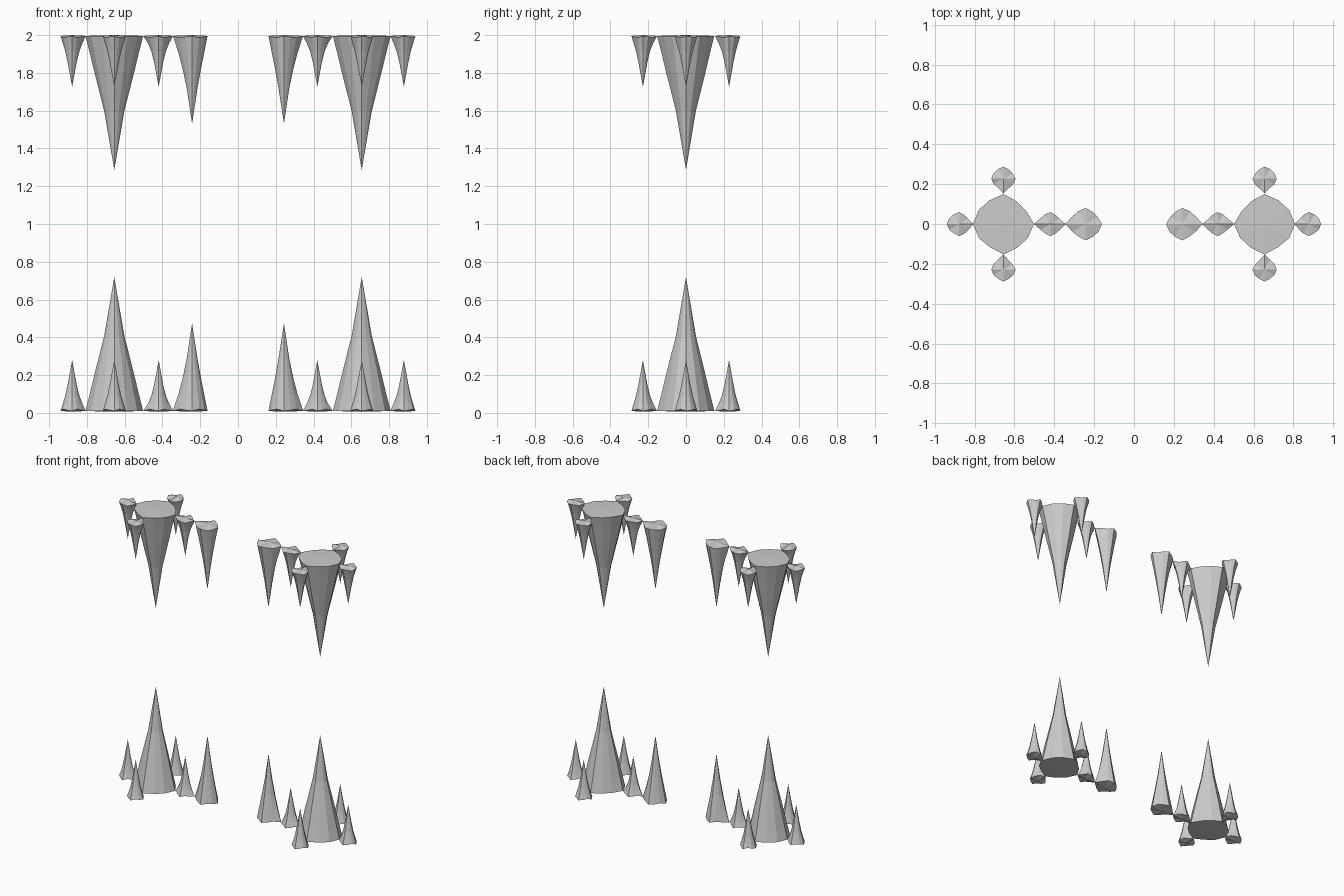
import bpy, bmesh, math
from mathutils import Matrix, Vector

if "Cube" in bpy.data.objects:
    bpy.data.objects.remove(bpy.data.objects["Cube"])

SIDES = 12
# gentle unevenness of each side, shared by all spikes
LUMPS = [1.0, 0.93, 0.90, 0.98, 0.86, 0.86, 1.0, 0.92, 0.90, 1.0, 0.88, 0.93]

# profiles: (height, radius), ending in a sharp tip
BIG = [(0.01, 0.153), (0.10, 0.130), (0.20, 0.106), (0.41, 0.053), (0.72, 0)]
MEDIUM = [(0.01, 0.082), (0.10, 0.064), (0.19, 0.046), (0.29, 0.028), (0.475, 0)]
SMALL = [(0.01, 0.061), (0.05, 0.049), (0.09, 0.037), (0.15, 0.024), (0.28, 0)]


def spike(name, x, y, profile, necks=(), flip=False):
    """Fluted cone; necks = (side index, reach) where the foot is drawn out to a neighbour."""
    bm = bmesh.new()
    rings = []
    for level, (z, r) in enumerate(profile[:-1]):
        ring = []
        for i in range(SIDES):
            rad = r * LUMPS[i]
            for side, reach in necks:
                if i == side:
                    rad += (reach - rad) * (1.0, 0.22, 0.05, 0.0)[level]
            a = 2 * math.pi * i / SIDES
            lift = 0.005 * (i % 3) if level == 0 and profile is not BIG else 0
            ring.append(bm.verts.new((rad * math.cos(a), rad * math.sin(a), z + lift)))
        rings.append(ring)
    tip = bm.verts.new((0, 0, profile[-1][0]))
    foot = bm.verts.new((0, 0, 0.006))
    for i in range(SIDES):
        j = (i + 1) % SIDES
        for lo, hi in zip(rings, rings[1:]):
            bm.faces.new((lo[i], lo[j], hi[j], hi[i]))
        bm.faces.new((rings[-1][i], rings[-1][j], tip))
        bm.faces.new((rings[0][j], rings[0][i], foot))
    bm.transform(Matrix.Translation(Vector((x, y, 0))))
    if flip:
        # hanging spikes mirror the standing ones
        bm.transform(Matrix.Translation((0, 0, 2.006)) @ Matrix.Diagonal((1, 1, -1, 1)))
    bmesh.ops.recalc_face_normals(bm, faces=bm.faces)
    mesh = bpy.data.meshes.new(name)
    bm.to_mesh(mesh)
    bm.free()
    obj = bpy.data.objects.new(name, mesh)
    bpy.context.collection.objects.link(obj)
    # matching cluster on the other side
    m = obj.modifiers.new("Mirror", 'MIRROR')
    m.use_axis = (True, False, False)
    m.use_mirror_merge = False


# right-hand cluster, standing on the floor and hanging from above
for kind, flip in (("floor", False), ("hanging", True)):
    spike(kind + "_big_spike", 0.655, 0, BIG, flip=flip)
    spike(kind + "_medium_spike", 0.243, 0, MEDIUM, [(0, 0.102)], flip)
    spike(kind + "_inner_small_spike", 0.42, 0, SMALL, [(0, 0.082), (6, 0.077)], flip)
    spike(kind + "_outer_small_spike", 0.878, 0, SMALL, [(6, 0.072)], flip)
    spike(kind + "_back_small_spike", 0.655, 0.228, SMALL, [(9, 0.075)], flip)
    spike(kind + "_front_small_spike", 0.655, -0.228, SMALL, [(3, 0.075)], flip)
